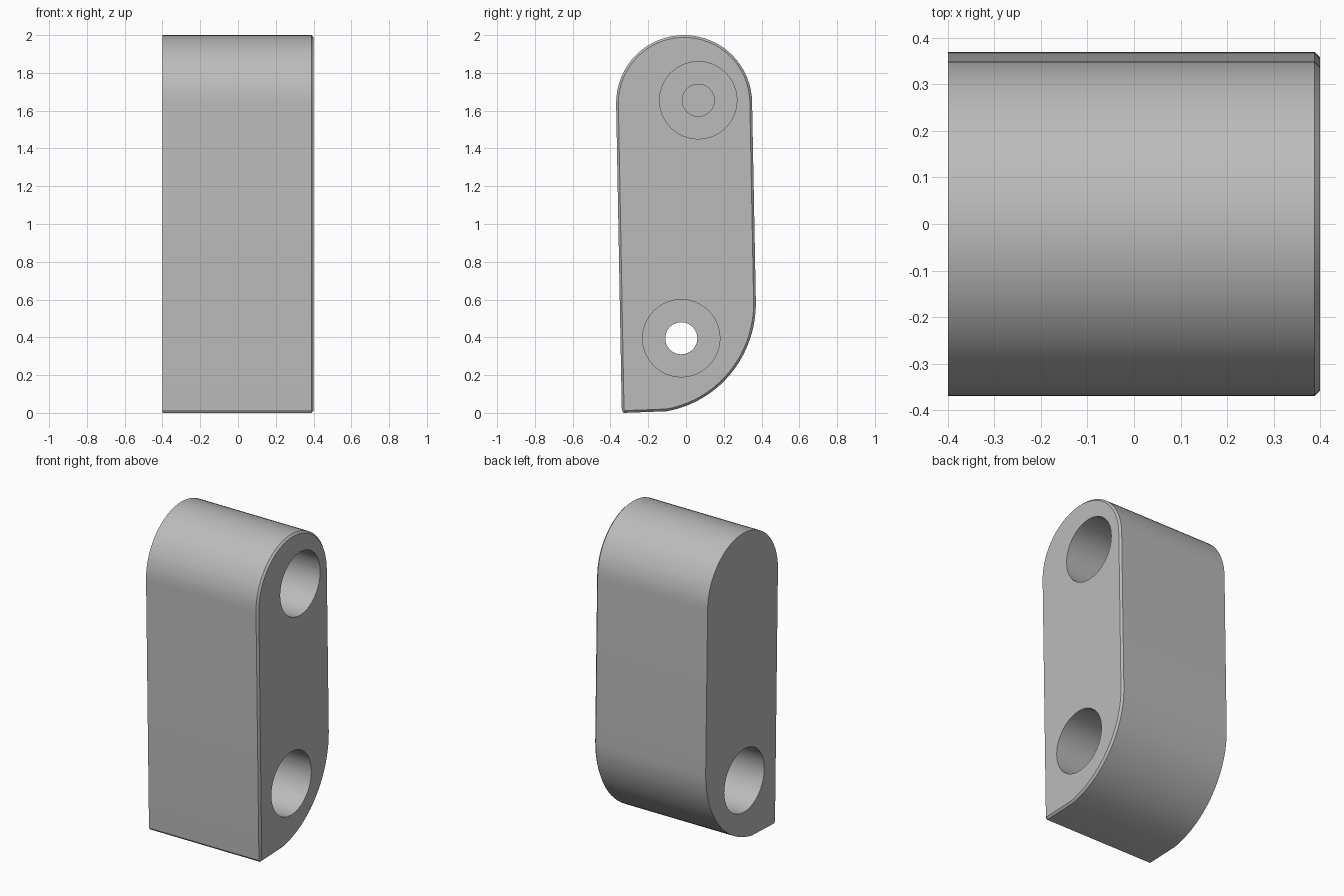
import bpy, bmesh, math
from mathutils import Matrix

cube = bpy.data.objects.get("Cube")
if cube:
    bpy.data.objects.remove(cube, do_unlink=True)

# Single grey material
grey = bpy.data.materials.new("plain grey")
grey.use_nodes = True
colour = (0.5, 0.5, 0.5, 1)
grey.diffuse_color = colour
grey.node_tree.nodes["Principled BSDF"].inputs["Base Color"].default_value = colour


def arc(cy, cz, ry, rz, start, end, steps):
    """Points (y, z) along an elliptical arc, angles in degrees."""
    points = []
    for i in range(steps + 1):
        a = math.radians(start + (end - start) * i / steps)
        points.append((cy + ry * math.cos(a), cz + rz * math.sin(a)))
    return points


def make_object(name, bm):
    bmesh.ops.recalc_face_normals(bm, faces=bm.faces)
    mesh = bpy.data.meshes.new(name)
    bm.to_mesh(mesh)
    bm.free()
    mesh.materials.append(grey)
    obj = bpy.data.objects.new(name, mesh)
    bpy.context.collection.objects.link(obj)
    return obj


def bore(name, y, z, radius, x0, x1):
    """Cylinder along x used to cut a hole."""
    bm = bmesh.new()
    place = Matrix.Translation(((x0 + x1) / 2, y, z)) @ Matrix.Rotation(math.pi / 2, 4, "Y")
    bmesh.ops.create_cone(bm, cap_ends=True, segments=32, radius1=radius,
                          radius2=radius, depth=x1 - x0, matrix=place)
    cutter = make_object(name, bm)
    cutter.hide_render = True
    return cutter


# Body: rounded top, swept lower back corner, slightly tapered front
profile = arc(-0.01, 1.64, 0.36, 0.36, 0, 180, 32)
profile += [(-0.34, 0.015), (-0.33, 0.0)]
profile += arc(-0.2, 0.58, 0.57, 0.58, -80, 0, 20)
bm = bmesh.new()
side = bm.faces.new([bm.verts.new((-0.4, y, z)) for y, z in profile])
grown = bmesh.ops.extrude_face_region(bm, geom=[side])["geom"]
bmesh.ops.translate(bm, vec=(0.8, 0, 0),
                    verts=[g for g in grown if isinstance(g, bmesh.types.BMVert)])
# Small chamfer round the left side
rim = [e for e in bm.edges if all(v.co.x > 0.39 for v in e.verts)]
bmesh.ops.bevel(bm, geom=rim, offset=0.012, segments=1, affect="EDGES")
body = make_object("body", bm)

# Stepped holes: the lower one goes through, the upper one is blind
cutters = [
    bore("lower_left_recess", -0.025, 0.395, 0.205, 0.1, 0.5),
    bore("lower_right_recess", -0.025, 0.395, 0.205, -0.5, -0.1),
    bore("lower_through_hole", -0.025, 0.395, 0.085, -0.6, 0.6),
    bore("upper_recess", 0.065, 1.655, 0.205, 0.1, 0.5),
    bore("upper_blind_hole", 0.065, 1.655, 0.085, -0.1, 0.6),
]
bpy.ops.object.select_all(action="DESELECT")
bpy.context.view_layer.objects.active = body
body.select_set(True)
for cutter in cutters:
    cut = body.modifiers.new(cutter.name, "BOOLEAN")
    cut.operation = "DIFFERENCE"
    cut.solver = "EXACT"
    cut.object = cutter
    bpy.ops.object.modifier_apply(modifier=cut.name)
    bpy.data.objects.remove(cutter, do_unlink=True)

bpy.ops.object.shade_smooth_by_angle(angle=math.radians(30))
